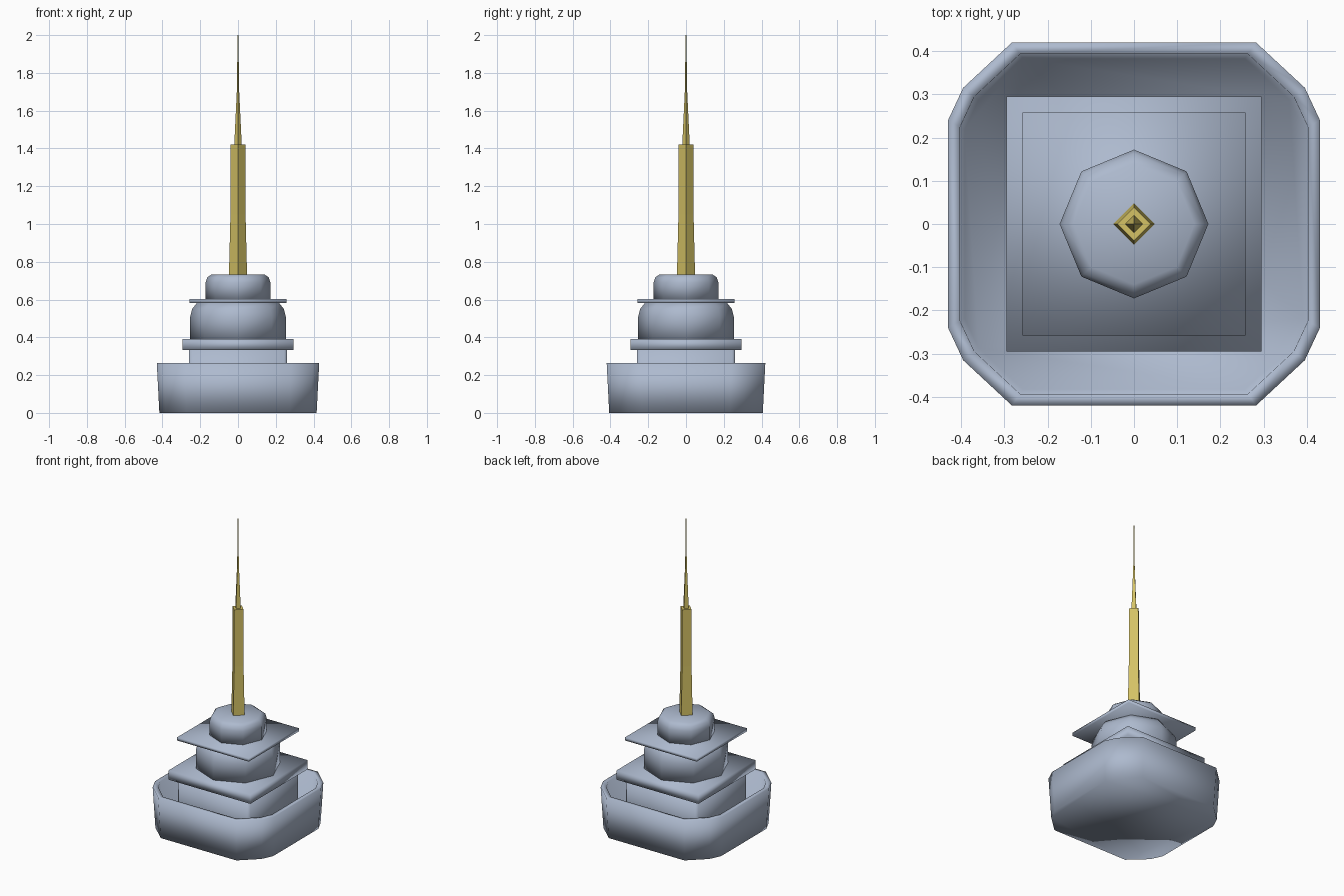
import bpy, bmesh, math

if "Cube" in bpy.data.objects:
    bpy.data.objects.remove(bpy.data.objects["Cube"])


def material(name, rgb):
    m = bpy.data.materials.new(name)
    m.diffuse_color = (*rgb, 1.0)
    m.use_nodes = True
    m.node_tree.nodes["Principled BSDF"].inputs["Base Color"].default_value = m.diffuse_color
    return m


STONE = material("blue grey stone", (0.42, 0.49, 0.62))
GOLD = material("gold", (0.66, 0.54, 0.13))


def loft(name, outline, rings, mat):
    """Stack scaled copies of an outline (scale, z), capped at both ends."""
    bm = bmesh.new()
    loops = [[bm.verts.new((x * s, y * s, z)) for x, y in outline] for s, z in rings]
    n = len(outline)
    for a, b in zip(loops, loops[1:]):
        for i in range(n):
            j = (i + 1) % n
            bm.faces.new((a[i], a[j], b[j], b[i]))
    bm.faces.new(loops[0][::-1])
    bm.faces.new(loops[-1])
    bmesh.ops.recalc_face_normals(bm, faces=bm.faces)
    for f in bm.faces:
        f.smooth = True
    me = bpy.data.meshes.new(name)
    bm.to_mesh(me)
    bm.free()
    me.materials.append(mat)
    ob = bpy.data.objects.new(name, me)
    bpy.context.collection.objects.link(ob)
    return ob


def ngon(n):
    return [(math.cos(2 * math.pi * i / n), math.sin(2 * math.pi * i / n)) for i in range(n)]


def chamfered_square(c):
    d = 1 - c
    return [(1, -d), (1, d), (d, 1), (-d, 1), (-1, d), (-1, -d), (-d, -1), (d, -1)]


square = [(1, -1), (1, 1), (-1, 1), (-1, -1)]

# rounded-square outline of the basin, mirrored from one corner
corner = [(0.43, 0.24), (0.395, 0.315), (0.282, 0.42)]
right = corner + [(-x, y) for x, y in corner[::-1]]
basin = right + [(-x, -y) for x, y in right]

# open basin with sloped wall, rim and inner floor
loft("basin", basin, [(0.968, 0), (1, 0.265), (0.935, 0.265), (0.91, 0.03)], STONE)

# plinth inside the basin
loft("plinth", chamfered_square(0.06), [(0.26, 0.025), (0.26, 0.335)], STONE)

# square ledges
loft("lower_ledge", square, [(0.295, 0.332), (0.295, 0.392)], STONE)
loft("upper_ledge", square, [(0.258, 0.583), (0.258, 0.604)], STONE)

# eight-sided tiers with rounded shoulders
loft("lower_drum", ngon(8), [(0.253, 0.385), (0.253, 0.51), (0.243, 0.55), (0.215, 0.585)], STONE)
loft("upper_drum", ngon(8), [(0.172, 0.6), (0.172, 0.69), (0.163, 0.717), (0.14, 0.733)], STONE)

# four-sided gold spire and needle
loft("spire_shaft", ngon(4), [(0.048, 0.73), (0.04, 1.05), (0.039, 1.42)], GOLD)
loft("spire_needle", ngon(4), [(0.02, 1.415), (0.006, 1.71), (0.002, 2.0)], GOLD)

# keep the hard corners of the spire crisp
for name in ("spire_shaft", "spire_needle"):
    for p in bpy.data.objects[name].data.polygons:
        p.use_smooth = False
